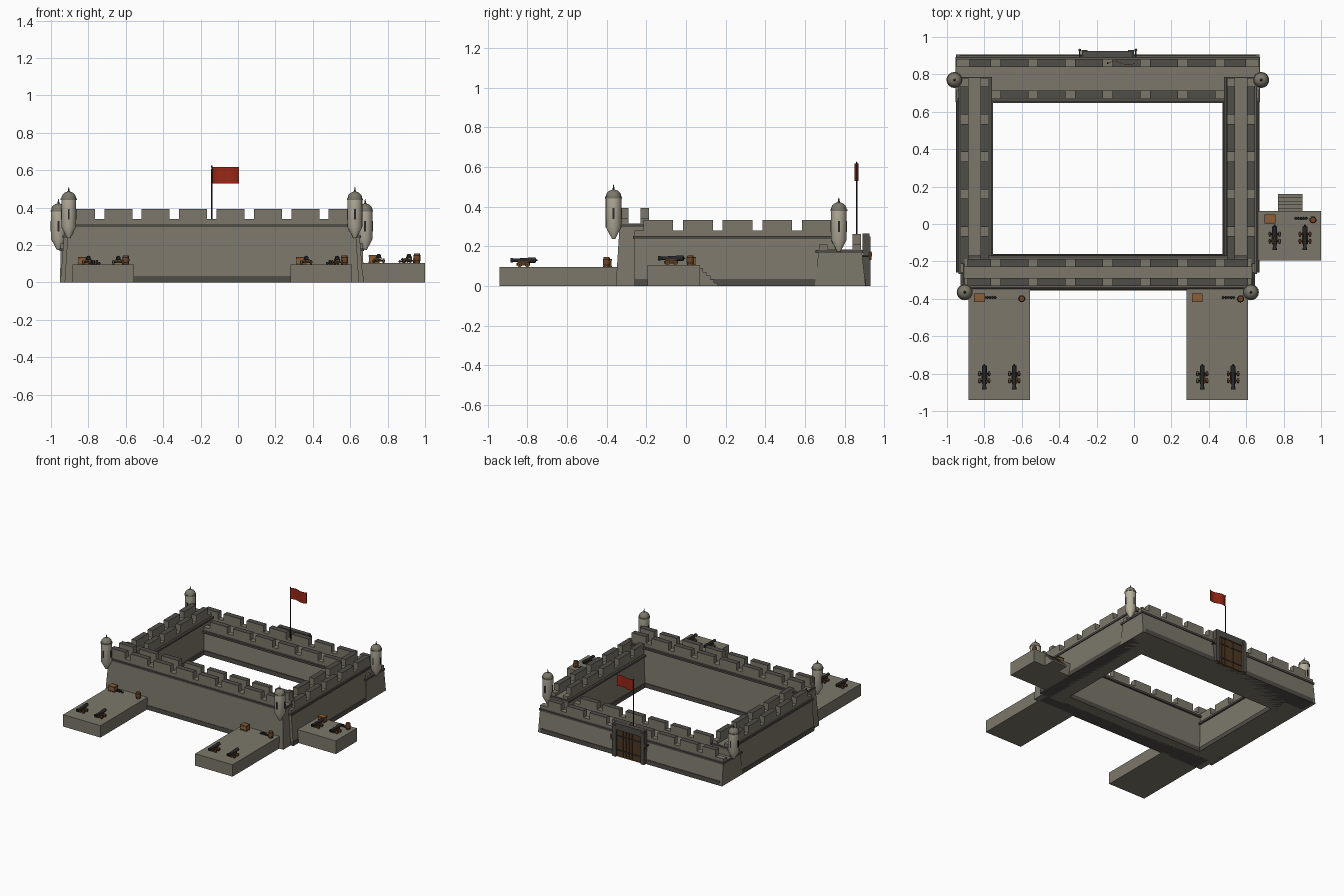
import bpy, bmesh, math
from mathutils import Matrix, Vector

if "Cube" in bpy.data.objects:
    bpy.data.objects.remove(bpy.data.objects["Cube"])

def mat(name, c):
    m = bpy.data.materials.new(name)
    m.diffuse_color = (*c, 1)
    m.use_nodes = True
    m.node_tree.nodes["Principled BSDF"].inputs["Base Color"].default_value = m.diffuse_color
    return m

STONE = mat("stone", (0.20, 0.185, 0.145))
DARK = mat("dark_stone", (0.08, 0.074, 0.064))
LIGHT = mat("pale_stone", (0.47, 0.43, 0.34))
RED = mat("flag_red", (0.32, 0.02, 0.008))
WOOD = mat("wood", (0.26, 0.115, 0.04))
BARREL = mat("barrel_wood", (0.16, 0.06, 0.02))
DOOR = mat("door_wood", (0.075, 0.04, 0.016))
IRON = mat("iron", (0.022, 0.022, 0.024))
CX = -0.14  # centre line of the fort

def finish(name, bm, mats, M=Matrix(), smooth=False):
    bmesh.ops.recalc_face_normals(bm, faces=bm.faces)
    me = bpy.data.meshes.new(name)
    bm.to_mesh(me)
    bm.free()
    for m in mats:
        me.materials.append(m)
    if smooth:
        for p in me.polygons:
            p.use_smooth = True
        me.set_sharp_from_angle(angle=math.radians(35))
    ob = bpy.data.objects.new(name, me)
    ob.matrix_world = M
    bpy.context.collection.objects.link(ob)
    return ob

def add_box(bm, x0, x1, y0, y1, z0, z1, tx=0, ty=0):
    """Box whose top is drawn in by tx, ty on each side."""
    b = [bm.verts.new(p) for p in ((x0, y0, z0), (x1, y0, z0), (x1, y1, z0), (x0, y1, z0))]
    t = [bm.verts.new(p) for p in ((x0 + tx, y0 + ty, z1), (x1 - tx, y0 + ty, z1),
                                   (x1 - tx, y1 - ty, z1), (x0 + tx, y1 - ty, z1))]
    bm.faces.new(b[::-1])
    bm.faces.new(t)
    for i in range(4):
        j = (i + 1) % 4
        bm.faces.new((b[i], b[j], t[j], t[i]))

def boxes(name, material, specs, M=Matrix()):
    bm = bmesh.new()
    for s in specs:
        add_box(bm, *s)
    return finish(name, bm, [material], M)

def lathe(name, material, prof, M=Matrix(), n=16):
    """Spin (radius, height) points round z."""
    bm = bmesh.new()
    rings = [[bm.verts.new((max(r, 1e-4) * math.cos(2 * math.pi * i / n),
                            max(r, 1e-4) * math.sin(2 * math.pi * i / n), z)) for i in range(n)]
             for r, z in prof]
    for a, b in zip(rings, rings[1:]):
        for i in range(n):
            bm.faces.new((a[i], a[(i + 1) % n], b[(i + 1) % n], b[i]))
    bm.faces.new(rings[0][::-1])
    bm.faces.new(rings[-1])
    return finish(name, bm, [material], M, True)

def at(x, y, z=0, a=0):
    return Matrix.Translation((x, y, z)) @ Matrix.Rotation(math.radians(a), 4, 'Z')

# Walls: battered body, plinth, ledge and two parapets with dark-topped merlons
def wall(name, M, half_len, half, H, end, plinth, rows, n):
    top = half - 0.022
    boxes(name + "_body", STONE, [(-half_len, half_len, -half, half, 0, H + 0.003, end, 0.02)], M)
    boxes(name + "_plinth", DARK, [(-plinth, plinth, -half - 0.001, half + 0.003, 0, 0.035)], M)
    e = half_len - end + 0.006
    boxes(name + "_ledge", DARK, [(-e, e, -top - 0.01, top + 0.018, H - 0.015, H)], M)
    e = half_len - end
    for tag, y0, y1, reach in (("outer", -top, -top + 0.043, rows[0]),
                               ("inner", top - 0.043, top, rows[1])):
        bm = bmesh.new()
        add_box(bm, -e, e, y0, y1, H, H + 0.027)
        for i in range(n):
            c = (i - (n - 1) / 2) * 0.2
            a, b = max(c - 0.075, -reach), min(c + 0.075, reach)
            if b - a > 0.02:
                add_box(bm, a, b, y0, y1, H + 0.02, H + 0.08)
        bm.normal_update()
        for f in bm.faces:
            f.material_index = int(f.normal.z > 0.9 and f.calc_center_median().z > H + 0.07)
        finish(f"{name}_{tag}_parapet", bm, [STONE, DARK], M)

wall("front_wall", at(CX, -0.259), 0.787, 0.095, 0.312, 0.02, 0.745, (0.75, 0.75), 8)
wall("back_wall", at(CX, 0.777, 0, 180), 0.812, 0.128, 0.182, 0.004, 0.79, (0.74, 0.615), 8)
for s, tag in ((-1, "left_wall"), (1, "right_wall")):
    wall(tag, at(CX + s * 0.713, 0.26, 0, s * 90), 0.52, 0.097, 0.252, 0, 0.52, (0.51, 0.51), 5)

# Corner turrets
dome = [(0.043, 0.205), (0.043, 0.213)] + [
    (0.039 * math.cos(t * math.pi / 12), 0.213 + 0.036 * math.sin(t * math.pi / 12)) for t in range(7)]
for s in (-1, 1):
    for tag, dx, y, z in (("front", 0.765, -0.365, 0.237), ("back", 0.82, 0.77, 0.173)):
        M = at(CX + s * dx, y, z)
        lathe(tag + "_turret_body", LIGHT, [(0.008, 0), (0.04, 0.06), (0.04, 0.206)], M)
        lathe(tag + "_turret_dome", STONE, dome, M)
        lathe(tag + "_turret_spike", DARK, [(0.008, 0.245), (0.005, 0.253), (0.001, 0.274)], M, 8)
        for a in range(0, 360, 90):
            boxes(tag + "_turret_slit", IRON, [(-0.005, 0.005, -0.0415, -0.037, 0.10, 0.155)],
                  M @ Matrix.Rotation(math.radians(a), 4, 'Z'))

# Gate in the back wall
boxes("gate_frame", DARK, [(CX - 0.14, CX - 0.108, 0.89, 0.93, 0, 0.25),
                           (CX + 0.108, CX + 0.14, 0.89, 0.93, 0, 0.25),
                           (CX - 0.135, CX + 0.135, 0.89, 0.925, 0.215, 0.265)])
boxes("gate_planks", DOOR, [(CX - 0.108 + i * 0.027, CX - 0.083 + i * 0.027, 0.89, 0.916, 0, 0.216)
                            for i in range(8)])
boxes("gate_bands", IRON, [(CX + s * 0.055 - 0.05, CX + s * 0.055 + 0.05, 0.9, 0.919, z, z + 0.01)
                           for s in (-1, 1) for z in (0.045, 0.16)])
for s in (-1, 1):
    x = CX + s * 0.15
    boxes("torch_bracket", IRON, [(x - 0.004, x + 0.004, 0.885, 0.932, 0.145, 0.153)])
    lathe("torch", WOOD, [(0.004, 0.13), (0.008, 0.165), (0.003, 0.175)], at(x, 0.93), 8)

# Flag and pole
lathe("flag_pole", IRON, [(0.004, 0.18), (0.003, 0.615), (0.005, 0.62), (0.001, 0.627)], at(CX, 0.86), 8)
bm = bmesh.new()
cols = []
for i in range(13):
    x, y = CX + 0.145 * i / 12, 0.86 + 0.009 * math.sin(i / 12 * 2 * math.pi)
    cols.append([bm.verts.new((x, y + o, z)) for o, z in
                 ((-0.001, 0.53), (0.001, 0.53), (0.001, 0.618), (-0.001, 0.618))])
for a, b in zip(cols, cols[1:]):
    for k in range(4):
        bm.faces.new((a[k], b[k], b[(k + 1) % 4], a[(k + 1) % 4]))
bm.faces.new(cols[0])
bm.faces.new(cols[-1])
finish("flag", bm, [RED], smooth=True)

# Gun platforms and steps
boxes("front_left_platform", STONE, [(-0.885, -0.555, -0.94, -0.34, 0, 0.095)])
boxes("front_right_platform", STONE, [(0.28, 0.61, -0.94, -0.34, 0, 0.095)])
boxes("side_platform", STONE, [(0.65, 1.0, -0.195, 0.07, 0, 0.105)])
boxes("side_steps", STONE, [(0.77, 0.90, 0.06, 0.085 + i * 0.019, 0, 0.09 - i * 0.019) for i in range(5)])

# Cannons
def cannon(x, y, z):
    M = at(x, y, z)
    boxes("cannon_carriage", DOOR, [(-0.013, 0.013, -0.035, 0.035, 0.009, 0.02),
                                    (-0.016, -0.009, -0.03, 0.03, 0.012, 0.031),
                                    (0.009, 0.016, -0.03, 0.03, 0.012, 0.031)], M)
    lay = Matrix.Translation((0, 0.065, 0.035)) @ Matrix.Rotation(math.radians(90), 4, 'X')
    lathe("cannon_barrel", IRON, [(0.004, -0.006), (0.005, 0), (0.013, 0.004), (0.013, 0.04), (0.011, 0.044),
                                  (0.009, 0.115), (0.012, 0.12), (0.012, 0.13), (0.006, 0.13),
                                  (0.006, 0.11)], M @ lay, 12)
    side = Matrix.Rotation(math.radians(90), 4, 'Y')
    for wy in (-0.018, 0.02):
        lathe("cannon_axle", IRON, [(0.004, -0.034), (0.004, 0.034)],
              M @ Matrix.Translation((0, wy, 0.012)) @ side, 8)
        for wx in (-0.026, 0.026):
            lathe("cannon_wheel", BARREL, [(0.012, -0.005), (0.012, 0.005)],
                  M @ Matrix.Translation((wx, wy, 0.012)) @ side, 12)

for x, y, z in ((-0.80, -0.82, 0.095), (-0.64, -0.82, 0.095), (0.365, -0.82, 0.095),
                (0.53, -0.82, 0.095), (0.752, -0.075, 0.105), (0.914, -0.075, 0.105)):
    cannon(x, y, z)

# Stores: crate, cannonballs and barrel on each platform
def stores(z, crate, balls, keg):
    M = at(*crate, z)
    boxes("crate", WOOD, [(-0.026, 0.026, -0.02, 0.02, 0, 0.042)], M)
    boxes("crate_trim", BARREL, [(-0.029, 0.029, -0.023, 0.023, h, h + 0.006) for h in (0, 0.034)], M)
    bm = bmesh.new()
    for row, n in ((0, 5), (1, 3)):
        for i in range(n):
            p = Vector(((i - (n - 1) / 2) * 0.014, 0, 0.007 + row * 0.011))
            bmesh.ops.create_icosphere(bm, subdivisions=2, radius=0.007, matrix=Matrix.Translation(p))
    finish("cannonballs", bm, [IRON], at(*balls, z), True)
    M = at(*keg, z)
    lathe("barrel", BARREL, [(0.015, 0), (0.018, 0.015), (0.019, 0.025), (0.018, 0.035), (0.015, 0.05)], M, 12)
    for h in (0.009, 0.036):
        lathe("barrel_hoop", IRON, [(0.0185, h), (0.0185, h + 0.005)], M, 12)

stores(0.095, (-0.826, -0.395), (-0.77, -0.393), (-0.60, -0.40))
stores(0.095, (0.338, -0.395), (0.505, -0.393), (0.57, -0.40))
stores(0.105, (0.727, 0.027), (0.893, 0.03), (0.957, 0.022))
